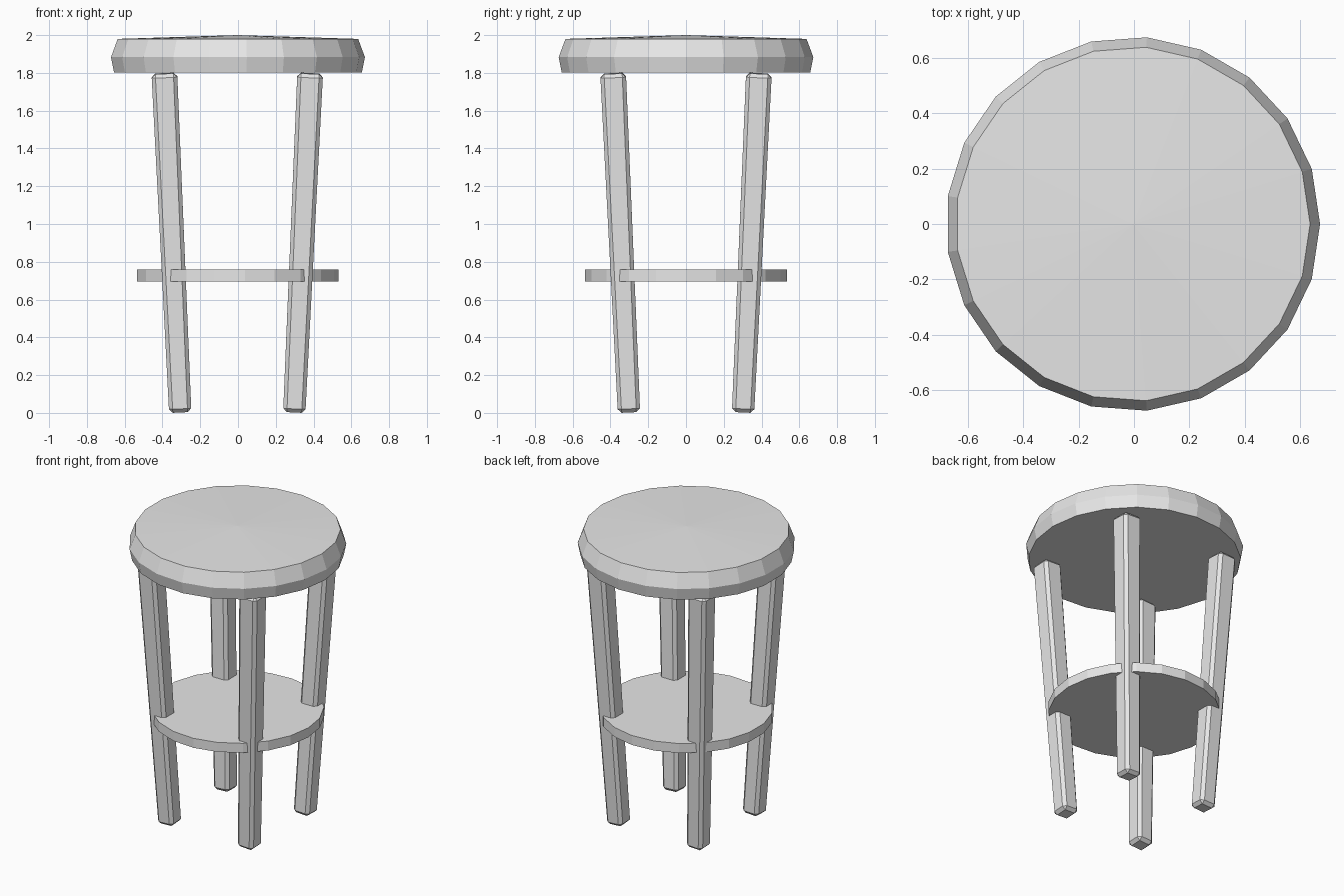
import bpy
import bmesh
from math import cos, sin, tau
from mathutils import Vector, Matrix

cube = bpy.data.objects.get("Cube")
if cube:
    bpy.data.objects.remove(cube, do_unlink=True)

SIDES = 21
CENTRE_X = -0.004  # odd-sided discs reach slightly further on +x

grey = bpy.data.materials.new("plain_grey")
grey.use_nodes = True
grey.diffuse_color = (0.8, 0.8, 0.8, 1)
grey.node_tree.nodes["Principled BSDF"].inputs["Base Color"].default_value = (0.8, 0.8, 0.8, 1)


def finish(name, bm):
    """Turn a bmesh into a flat-shaded grey object."""
    bmesh.ops.recalc_face_normals(bm, faces=bm.faces[:])
    mesh = bpy.data.meshes.new(name)
    bm.to_mesh(mesh)
    bm.free()
    mesh.materials.append(grey)
    obj = bpy.data.objects.new(name, mesh)
    bpy.context.collection.objects.link(obj)
    return obj


def disc(name, profile, peak=None):
    """Lathe (radius, z) rings; close the top flat or as a shallow cone."""
    bm = bmesh.new()
    rings = [[bm.verts.new((CENTRE_X + r * cos(tau * i / SIDES), r * sin(tau * i / SIDES), z))
              for i in range(SIDES)] for r, z in profile]
    for low, high in zip(rings, rings[1:]):
        for i in range(SIDES):
            j = (i + 1) % SIDES
            bm.faces.new((low[i], low[j], high[j], high[i]))
    bm.faces.new(rings[0][::-1])
    if peak is None:
        bm.faces.new(rings[-1])
    else:
        tip = bm.verts.new((CENTRE_X, 0, peak))
        for i in range(SIDES):
            bm.faces.new((rings[-1][i], rings[-1][(i + 1) % SIDES], tip))
    return finish(name, bm)


def leg(name, sx, sy):
    """Chamfered square post, slightly tapered, splayed inward to the floor."""
    foot = Vector((CENTRE_X + 0.302 * sx, 0.302 * sy, 0.004))
    head = Vector((CENTRE_X + 0.386 * sx, 0.386 * sy, 1.797))
    axis = head - foot
    bm = bmesh.new()
    bmesh.ops.create_cube(bm, size=2)
    for v in bm.verts:
        half = 0.068 if v.co.z > 0 else 0.059
        v.co = Vector((v.co.x * half, v.co.y * half, v.co.z * axis.length / 2))
    bmesh.ops.bevel(bm, geom=bm.edges[:], offset=0.02, segments=1, affect='EDGES')
    turn = Vector((0, 0, 1)).rotation_difference(axis).to_matrix().to_4x4()
    bm.transform(Matrix.Translation((foot + head) / 2) @ turn)
    return finish(name, bm)


# Seat with a bulged rim and a shallow peaked top
disc("seat", [(0.66, 1.803), (0.676, 1.883), (0.64, 1.98)], peak=2.0)

# Low shelf between the legs
disc("shelf", [(0.537, 0.695), (0.537, 0.76)])

# Four splayed legs
for side, sx in (("left", 1), ("right", -1)):
    for end, sy in (("front", -1), ("back", 1)):
        leg(f"{end}_{side}_leg", sx, sy)
